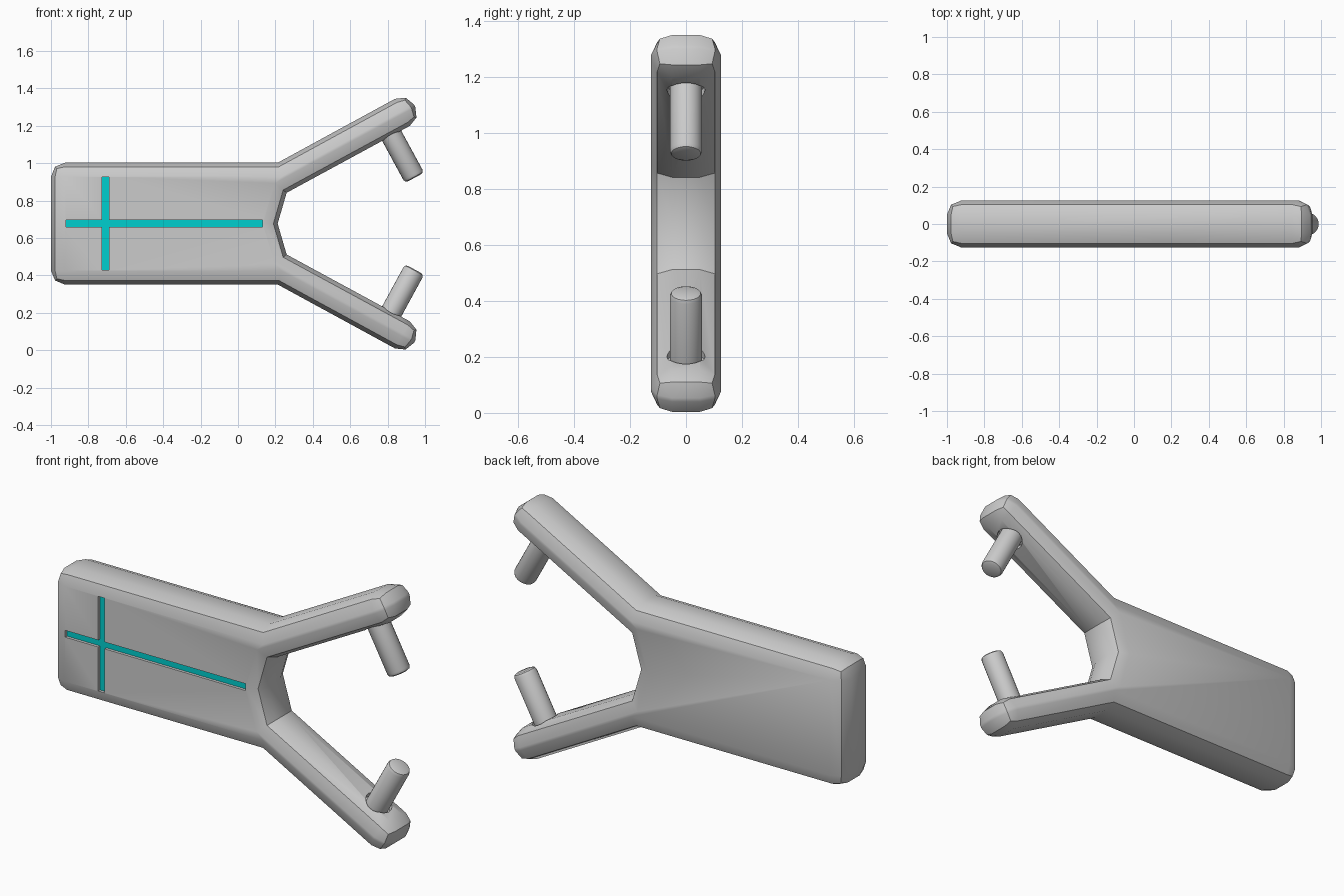
import bpy, bmesh
from mathutils import Vector

if "Cube" in bpy.data.objects:
    bpy.data.objects.remove(bpy.data.objects["Cube"])

MID = 0.677          # height of the symmetry axis
HALF = 0.125         # half thickness
AX = Vector((0.478, 0, -0.878)).normalized()   # upper peg direction
PEG_END = Vector((0.944, 0, 0.922))


def finish(name, bm):
    bmesh.ops.recalc_face_normals(bm, faces=bm.faces)
    me = bpy.data.meshes.new(name)
    bm.to_mesh(me)
    bm.free()
    ob = bpy.data.objects.new(name, me)
    bpy.context.collection.objects.link(ob)
    return ob


def activate(ob):
    bpy.ops.object.select_all(action='DESELECT')
    ob.select_set(True)
    bpy.context.view_layer.objects.active = ob


def smooth(ob):
    activate(ob)
    bpy.ops.object.shade_smooth_by_angle(angle=0.55)


def slab(points, y0, y1):
    """Extrude an x/z outline from y0 to y1."""
    bm = bmesh.new()
    face = bm.faces.new([bm.verts.new((x, y0, z)) for x, z in points])
    ext = bmesh.ops.extrude_face_region(bm, geom=[face])
    bmesh.ops.translate(bm, vec=(0, y1 - y0, 0),
                        verts=[v for v in ext['geom'] if isinstance(v, bmesh.types.BMVert)])
    bmesh.ops.recalc_face_normals(bm, faces=bm.faces)
    return bm


def rod(name, start, end, radius, bevel=0.0):
    """Cylinder between two points, with an optional rounded far end."""
    bm = bmesh.new()
    d = end - start
    bmesh.ops.create_cone(bm, cap_ends=True, segments=24, radius1=radius,
                          radius2=radius, depth=d.length)
    if bevel:
        rim = [e for e in bm.edges if all(v.co.z > 0 for v in e.verts)]
        bmesh.ops.bevel(bm, geom=rim, offset=bevel, segments=2, profile=0.5, affect='EDGES')
    bm.transform(d.to_track_quat('Z', 'Y').to_matrix().to_4x4())
    bmesh.ops.translate(bm, vec=(start + end) / 2, verts=bm.verts)
    return finish(name, bm)


def flip(p):
    return Vector((p.x, p.y, 2 * MID - p.z))


def cut(ob, cutter):
    cutter.hide_render = True
    mod = ob.modifiers.new("cut", 'BOOLEAN')
    mod.operation, mod.solver, mod.object = 'DIFFERENCE', 'EXACT', cutter
    activate(ob)
    bpy.ops.object.modifier_apply(modifier=mod.name)
    bpy.data.objects.remove(cutter)


# Forked body: upper half outline, mirrored below the axis
upper = [(-1.0, 1.003), (0.213, 1.003), (0.905, 1.38), (0.984, 1.235), (0.26, 0.842)]
outline = upper + [(0.212, MID)] + [(x, 2 * MID - z) for x, z in reversed(upper)]
bm = slab(outline, -HALF, HALF)


def rounded(e):
    a, b = (v.co for v in e.verts)
    return abs(a.y - b.y) < 1e-4 or a.x < -0.9 or a.x > 0.8


bmesh.ops.bevel(bm, geom=[e for e in bm.edges if rounded(e)], offset=0.075,
                segments=2, profile=0.5, affect='EDGES')
body = finish("forked_body", bm)

# Cross-shaped recess in the front face
x0, x1, x2, x3 = -0.92, -0.728, -0.69, 0.13
z0, z1, z2, z3 = 0.428, 0.66, 0.696, 0.927
cross = [(x0, z1), (x1, z1), (x1, z0), (x2, z0), (x2, z1), (x3, z1),
         (x3, z2), (x2, z2), (x2, z3), (x1, z3), (x1, z2), (x0, z2)]
cut(body, finish("recess_cutter", slab(cross, -0.2, -0.108)))

# Shallow sockets and pegs on both fork tips
for side, place in (("upper", lambda p: p), ("lower", flip)):
    cut(body, rod("socket_cutter", place(PEG_END - AX * 0.285),
                  place(PEG_END - AX * 0.1), 0.068))
    peg = rod(side + "_peg", place(PEG_END - AX * 0.33), place(PEG_END), 0.058, 0.018)
    smooth(peg)
smooth(body)

# Coloured inlay on the recess floor
inlay = finish("cross_inlay", slab(cross, -0.11, -0.095))
mat = bpy.data.materials.new("teal")
mat.diffuse_color = (0.0, 0.62, 0.62, 1.0)
mat.use_nodes = True
mat.node_tree.nodes["Principled BSDF"].inputs["Base Color"].default_value = mat.diffuse_color
inlay.data.materials.append(mat)
